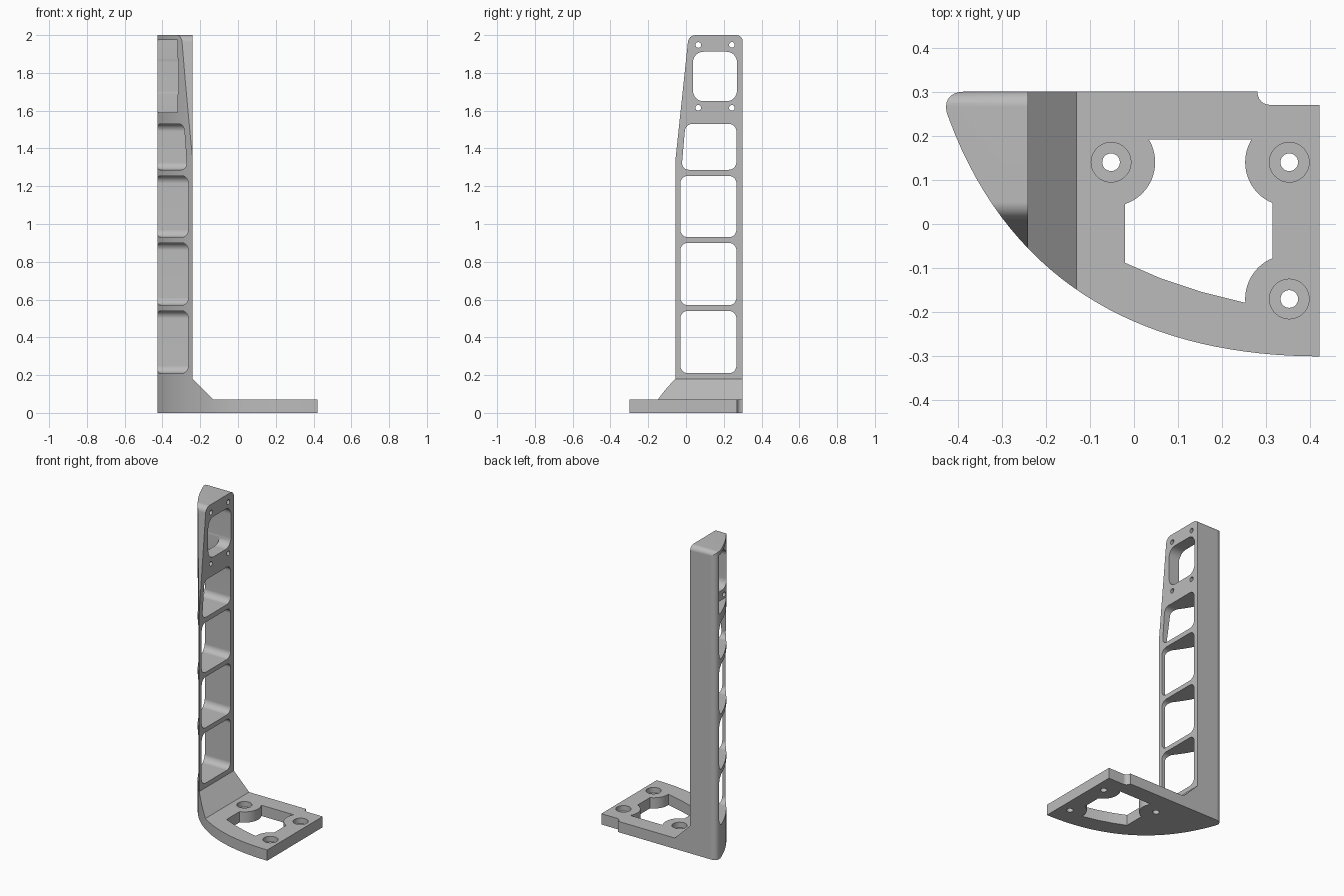
import bpy
import bmesh
import math
from mathutils import Vector

cube = bpy.data.objects.get("Cube")
if cube:
    bpy.data.objects.remove(cube, do_unlink=True)


def bezier(a, b, c, d, steps):
    """Points along a cubic curve, end point left out."""
    a, b, c, d = map(Vector, (a, b, c, d))
    out = []
    for i in range(steps):
        t = i / steps
        s = 1 - t
        out.append(a * s**3 + b * 3 * s * s * t + c * 3 * s * t * t + d * t**3)
    return out


def rounded(corners, steps=6):
    """Polygon from (u, v, radius) corners with true fillets."""
    pts = []
    n = len(corners)
    for i, (u, v, r) in enumerate(corners):
        p = Vector((u, v))
        if r == 0:
            pts.append(p)
            continue
        a = (Vector(corners[i - 1][:2]) - p).normalized()
        b = (Vector(corners[(i + 1) % n][:2]) - p).normalized()
        half = a.angle(b) / 2
        centre = p + (a + b).normalized() * (r / math.sin(half))
        start = p + a * (r / math.tan(half)) - centre
        end = p + b * (r / math.tan(half)) - centre
        sweep = start.angle(end)
        for k in range(steps + 1):
            t = k / steps
            pts.append(centre + (start * math.sin((1 - t) * sweep)
                                 + end * math.sin(t * sweep)) / math.sin(sweep))
    return pts


def box(u0, u1, v0, v1, r):
    return rounded([(u0, v0, r), (u1, v0, r), (u1, v1, r), (u0, v1, r)])


def circle(u, v, r, n=40):
    return [Vector((u + r * math.cos(math.tau * i / n),
                    v + r * math.sin(math.tau * i / n))) for i in range(n)]


def prism(name, pts, axis, lo, hi):
    """Extrude a 2D outline along one axis."""
    place = {"x": lambda p, h: (h, p[0], p[1]),
             "y": lambda p, h: (p[0], h, p[1]),
             "z": lambda p, h: (p[0], p[1], h)}[axis]
    bm = bmesh.new()
    low = [bm.verts.new(place(p, lo)) for p in pts]
    high = [bm.verts.new(place(p, hi)) for p in pts]
    bm.faces.new(low)
    bm.faces.new(high)
    for i in range(len(pts)):
        j = (i + 1) % len(pts)
        bm.faces.new((low[i], low[j], high[j], high[i]))
    bmesh.ops.recalc_face_normals(bm, faces=bm.faces)
    mesh = bpy.data.meshes.new(name)
    bm.to_mesh(mesh)
    bm.free()
    obj = bpy.data.objects.new(name, mesh)
    bpy.context.collection.objects.link(obj)
    return obj


def combine(target, tool, operation):
    """Apply one boolean and discard the tool."""
    mod = target.modifiers.new("cut", "BOOLEAN")
    mod.operation = operation
    mod.solver = "EXACT"
    mod.object = tool
    bpy.context.view_layer.update()
    graph = bpy.context.evaluated_depsgraph_get()
    mesh = bpy.data.meshes.new_from_object(target.evaluated_get(graph))
    target.modifiers.clear()
    target.data = mesh
    bpy.data.objects.remove(tool, do_unlink=True)


# Footprint: curved outer edge, rounded back corner, stepped back edge
plan = bezier((-.385, .3), (-.42, .3), (-.436, .275), (-.42, .24), 8)
plan += bezier((-.42, .24), (-.275, -.155), (.05, -.3), (.42, -.3), 32)
plan += rounded([(.42, -.3, 0), (.42, .27, 0), (.28, .27, .028), (.28, .3, 0)])
bracket = prism("mounting_bracket", plan, "z", 0, 2.1)

# Front profile: thin base plate, sloped gusset, tall upright
front = [(-.6, -.1), (.6, -.1), (.6, .07), (-.13, .07),
         (-.24, .18), (-.24, 2.2), (-.6, 2.2)]
combine(bracket, prism("front_profile", front, "y", -.6, .6), "INTERSECT")

# Side profile: tapered upper front edge and rounded top
side = rounded([(-.5, -.1, 0), (.302, -.1, 0), (.302, 1.9, 0), (.3, 2, .035),
                (.014, 2, .04), (-.06, 1.3, 0), (-.1, .92, 0), (-.5, .92, 0)])
combine(bracket, prism("side_profile", side, "x", -.7, .7), "INTERSECT")

# Upright windows
windows = [box(-.03, .267, z0, z1, .04)
           for z0, z1 in ((.21, .54), (.57, .9), (.93, 1.255))]
windows.append(rounded([(-.024, 1.287, .035), (.267, 1.287, .04),
                        (.267, 1.53, .04), (-.003, 1.53, .04)]))
windows.append(box(.037, .27, 1.65, 1.912, .055))
for outline in windows:
    combine(bracket, prism("window", outline, "x", -.7, -.1), "DIFFERENCE")

# Recess behind the top flange
recess = [(-.6, 1.59), (-.32, 1.59), (-.32, 1.975), (-.6, 1.975)]
combine(bracket, prism("recess", recess, "y", -.5, .268), "DIFFERENCE")

# Flange screw holes
for y in (.065, .243):
    for z in (1.615, 1.948):
        hole = prism("flange_hole", circle(y, z, .015, 24), "x", -.35, -.1)
        combine(bracket, hole, "DIFFERENCE")

# Base opening, keeping round bosses at three corners
bosses = [(-.052, .14), (.352, .14), (.352, -.17)]
opening = prism("opening", [(-.02, .192), (-.02, -.088), (.06, -.123), (.15, -.153),
                            (.25, -.178), (.314, -.19), (.314, .192)], "z", -.1, .2)
for x, y in bosses:
    combine(opening, prism("boss", circle(x, y, .1, 64), "z", -.2, .3), "DIFFERENCE")
combine(bracket, opening, "DIFFERENCE")

# Counterbored base holes
for x, y in bosses:
    for radius, bottom in ((.02, -.1), (.045, .035)):
        hole = prism("base_hole", circle(x, y, radius), "z", bottom, .2)
        combine(bracket, hole, "DIFFERENCE")

# Single grey finish
grey = bpy.data.materials.new("matte_grey")
grey.use_nodes = True
colour = (.5, .5, .5, 1)
grey.diffuse_color = colour
grey.node_tree.nodes["Principled BSDF"].inputs["Base Color"].default_value = colour
bracket.data.materials.clear()
bracket.data.materials.append(grey)
for face in bracket.data.polygons:
    face.material_index = 0

# Smooth fillets with crisp edges
bpy.ops.object.select_all(action="DESELECT")
bracket.select_set(True)
bpy.context.view_layer.objects.active = bracket
bpy.ops.object.shade_smooth_by_angle(angle=math.radians(25))
weighted = bracket.modifiers.new("weighted_normals", "WEIGHTED_NORMAL")
weighted.keep_sharp = True
